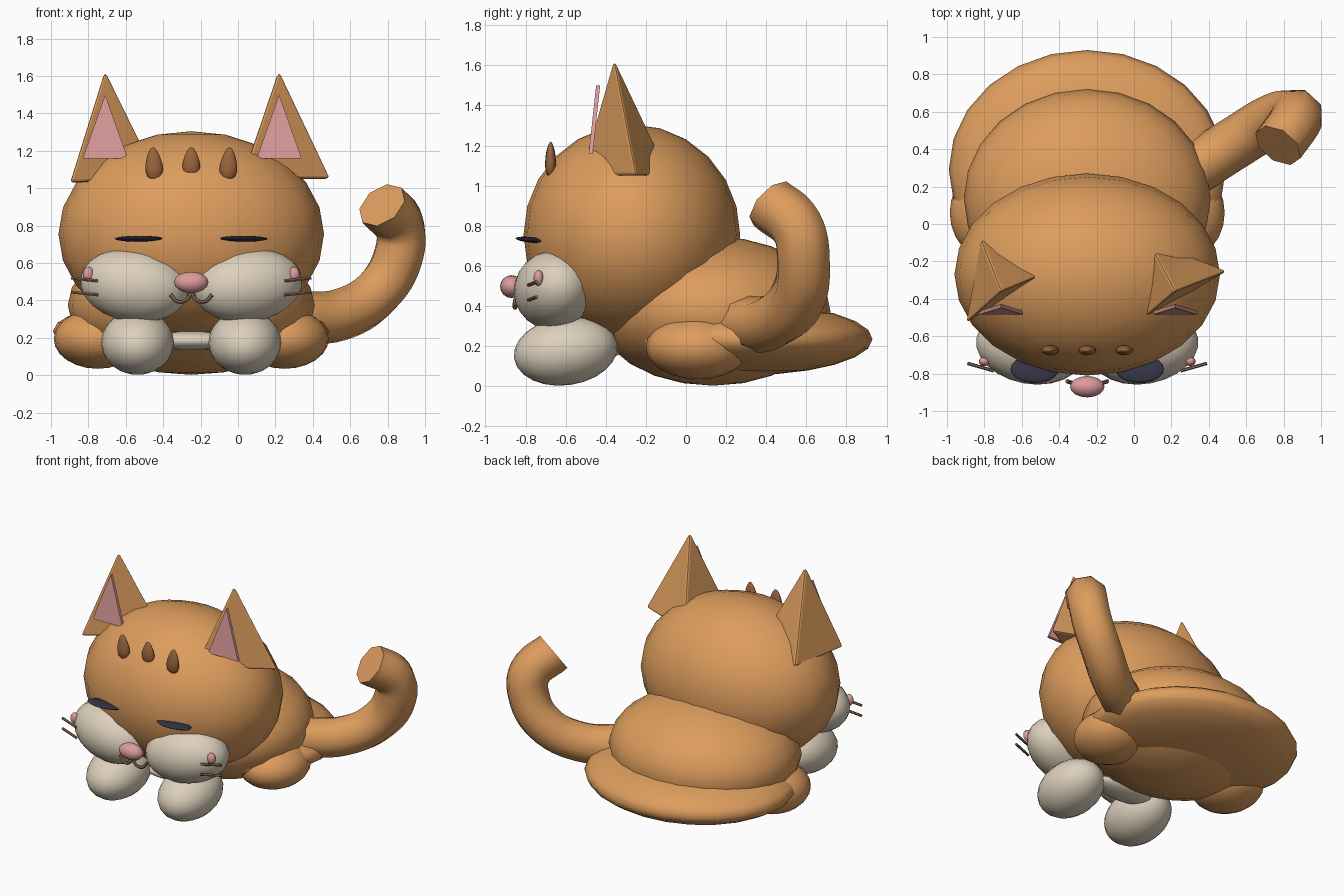
import bpy, bmesh, math
from mathutils import Vector, Euler

if "Cube" in bpy.data.objects:
    bpy.data.objects.remove(bpy.data.objects["Cube"])

CX = -0.25  # symmetry plane of the cat


def material(name, rgb):
    m = bpy.data.materials.new(name)
    m.diffuse_color = (*rgb, 1)
    m.use_nodes = True
    m.node_tree.nodes["Principled BSDF"].inputs["Base Color"].default_value = m.diffuse_color
    return m


ORANGE = material("orange_fur", (0.72, 0.335, 0.11))
CREAM = material("cream_fur", (0.72, 0.63, 0.50))
PINK = material("pink_skin", (0.72, 0.33, 0.33))
NAVY = material("dark_eye", (0.035, 0.035, 0.065))
STRIPE = material("stripe_brown", (0.32, 0.13, 0.045))
WHISKER = material("whisker_brown", (0.26, 0.15, 0.10))


def add_object(name, bm, mat, smooth=True):
    bmesh.ops.recalc_face_normals(bm, faces=bm.faces[:])
    for f in bm.faces:
        f.smooth = smooth
    mesh = bpy.data.meshes.new(name)
    bm.to_mesh(mesh)
    bm.free()
    mesh.materials.append(mat)
    ob = bpy.data.objects.new(name, mesh)
    bpy.context.collection.objects.link(ob)
    return ob


def blob(name, loc, radii, mat, rot=(0, 0, 0), seg=24, taper=0.0):
    """Ellipsoid at (offset from CX, y, z); taper narrows the top."""
    bm = bmesh.new()
    bmesh.ops.create_uvsphere(bm, u_segments=seg, v_segments=max(8, seg // 2), radius=1)
    turn = Euler([math.radians(a) for a in rot]).to_matrix()
    centre = Vector((CX + loc[0], loc[1], loc[2]))
    for v in bm.verts:
        k = 1 - taper * (v.co.z + 1) / 2
        p = Vector((v.co.x * radii[0] * k, v.co.y * radii[1] * k, v.co.z * radii[2]))
        v.co = turn @ p + centre
    return add_object(name, bm, mat)


def tube(name, points, radius, mat, sides_res=2):
    """Round tube with capped ends through the given points."""
    cu = bpy.data.curves.new(name, 'CURVE')
    cu.dimensions = '3D'
    cu.bevel_depth = radius
    cu.bevel_resolution = sides_res
    cu.use_fill_caps = True
    cu.resolution_u = 6
    sp = cu.splines.new('BEZIER')
    sp.bezier_points.add(len(points) - 1)
    for b, p in zip(sp.bezier_points, points):
        b.co = p
        b.handle_left_type = b.handle_right_type = 'AUTO'
    cu.materials.append(mat)
    ob = bpy.data.objects.new(name, cu)
    bpy.context.collection.objects.link(ob)
    bpy.ops.object.select_all(action='DESELECT')
    ob.select_set(True)
    bpy.context.view_layer.objects.active = ob
    bpy.ops.object.convert(target='MESH')
    bpy.ops.object.shade_smooth_by_angle(angle=math.radians(50))
    return ob


def ear(name, apex, base):
    """Three-sided pyramid with softened edges."""
    bm = bmesh.new()
    tip = bm.verts.new(apex)
    ring = [bm.verts.new(p) for p in base]
    bm.faces.new(ring)
    for i in range(3):
        bm.faces.new((ring[i], ring[(i + 1) % 3], tip))
    ob = add_object(name, bm, ORANGE, smooth=False)
    mod = ob.modifiers.new("soft_edges", 'BEVEL')
    mod.width = 0.015
    mod.segments = 2


def inner_ear(name, x):
    """Leaning pink triangular plate."""
    bm = bmesh.new()
    tri = [(x - 0.12, -0.475, 1.16), (x + 0.12, -0.475, 1.16), (x, -0.438, 1.50)]
    front = [bm.verts.new((p[0], p[1] - 0.01, p[2])) for p in tri]
    back = [bm.verts.new((p[0], p[1] + 0.01, p[2])) for p in tri]
    bm.faces.new(front)
    bm.faces.new(back[::-1])
    for i in range(3):
        j = (i + 1) % 3
        bm.faces.new((front[i], front[j], back[j], back[i]))
    add_object(name, bm, PINK, smooth=False)


# Head, body and broad flat haunches
blob("head", (0, -0.27, 0.755), (0.71, 0.54, 0.55), ORANGE)
blob("body", (0, 0.135, 0.375), (0.66, 0.585, 0.372), ORANGE)
blob("haunches", (0, 0.29, 0.235), (0.74, 0.64, 0.18), ORANGE)
blob("chest", (0, -0.42, 0.185), (0.24, 0.10, 0.05), CREAM)

# Paired parts
for side, s in (("left", -1), ("right", 1)):
    blob(side + "_hind_foot", (s * 0.50, 0.06, 0.195), (0.235, 0.26, 0.16), ORANGE)
    blob(side + "_front_paw", (s * 0.287, -0.60, 0.175), (0.195, 0.26, 0.17), CREAM,
         rot=(8, 0, 0))
    blob(side + "_cheek", (s * 0.305, -0.66, 0.48), (0.295, 0.195, 0.195), CREAM,
         rot=(0, -8 * s, 10 * s))
    blob(side + "_cheek_spot", (s * 0.55, -0.735, 0.54), (0.03, 0.025, 0.04), PINK, seg=12)
    blob(side + "_eye", (s * 0.28, -0.775, 0.73), (0.13, 0.075, 0.014), NAVY,
         rot=(-6, 0, 0), seg=20)
    for i, z in enumerate((0.43, 0.505)):
        tube(f"{side}_whisker_{i}", [(CX + s * 0.50, -0.785, z),
                                     (CX + s * 0.64, -0.745, z + 0.015)], 0.009, WHISKER, 1)
    # Mouth curl
    tube(side + "_mouth", [(CX, -0.85, 0.435), (CX + s * 0.03, -0.855, 0.40),
                           (CX + s * 0.075, -0.85, 0.395), (CX + s * 0.11, -0.84, 0.43)],
         0.011, WHISKER, 1)

blob("nose", (0, -0.87, 0.497), (0.092, 0.057, 0.057), PINK, seg=16)

# Forehead stripes
for i, (x, z, h) in enumerate(((-0.2, 1.13, 0.09), (0, 1.14, 0.08), (0.2, 1.13, 0.09))):
    blob(f"forehead_stripe_{i}", (x, -0.675, z), (0.06, 0.035, h), STRIPE,
         rot=(0, x * 20, 0), seg=16, taper=0.5)

# Ears, each turned slightly differently
ear("left_ear", (-0.71, -0.36, 1.64),
    [(-0.90, -0.53, 1.03), (-0.82, -0.08, 1.03), (-0.42, -0.24, 1.05)])
ear("right_ear", (0.22, -0.36, 1.64),
    [(0.50, -0.25, 1.05), (0.02, -0.53, 1.05), (0.07, -0.08, 1.05)])
inner_ear("left_inner_ear", -0.71)
inner_ear("right_inner_ear", 0.22)

# Curled tail with a flat end
tube("tail", [(0.30, 0.28, 0.31), (0.55, 0.44, 0.325), (0.75, 0.56, 0.45),
              (0.855, 0.585, 0.63), (0.865, 0.555, 0.79), (0.77, 0.42, 0.91)], 0.14, ORANGE)
